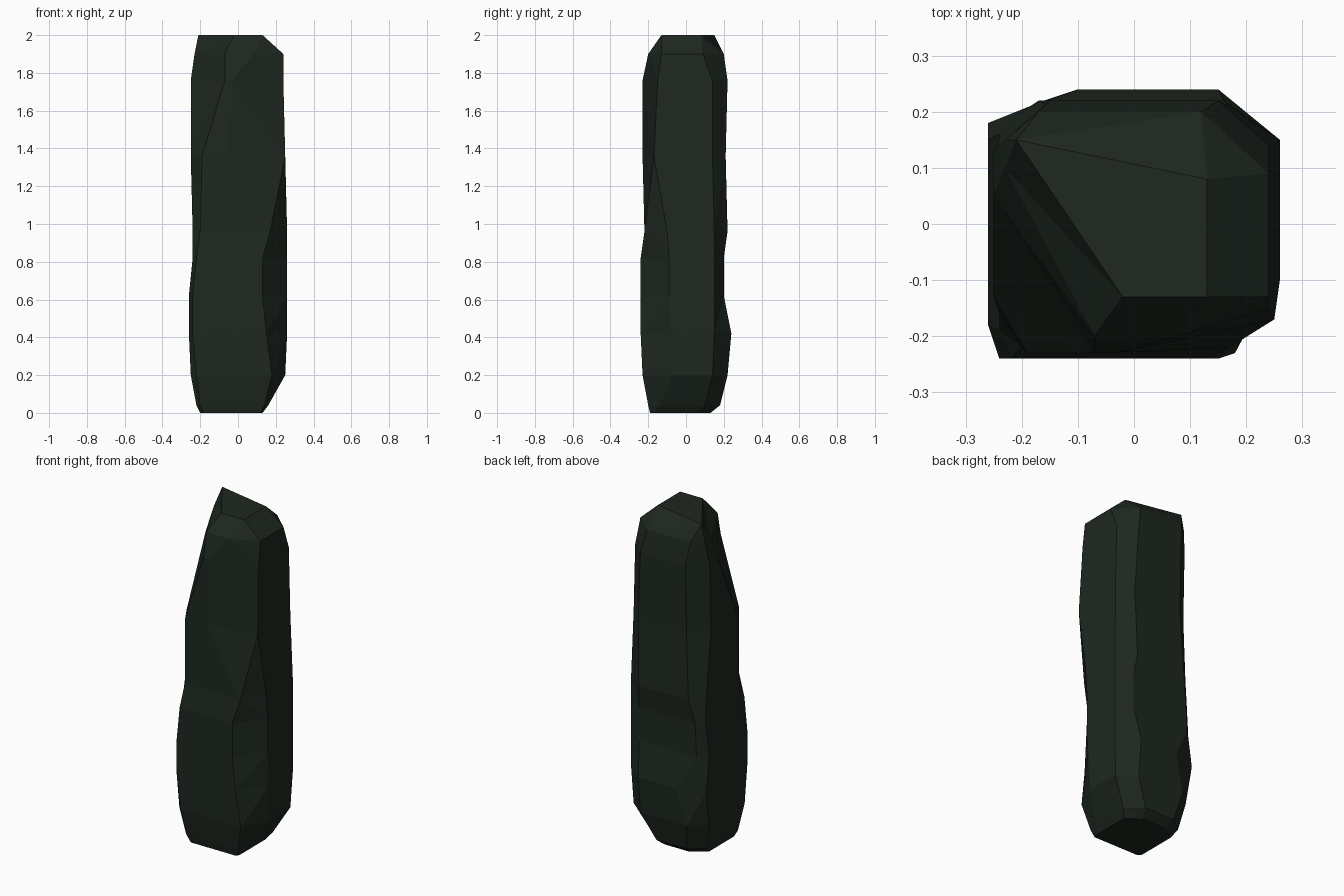
import bpy
import bmesh

# Remove the default cube
default = bpy.data.objects.get("Cube")
if default:
    bpy.data.objects.remove(default, do_unlink=True)

# Dark mossy stone colour
stone = bpy.data.materials.new("dark_green_stone")
colour = (0.013, 0.021, 0.014, 1.0)
stone.use_nodes = True
stone.diffuse_color = colour
shader = next(n for n in stone.node_tree.nodes if n.type == "BSDF_PRINCIPLED")
shader.inputs["Base Color"].default_value = colour
shader.inputs["Roughness"].default_value = 0.9

# Cross-sections in hundredths: height, box extents (left, right, front, back),
# then the x and y cuts at the corners: front low-x, front high-x,
# back high-x, back low-x
lower_sections = [
    (0, (-20, 13, -19, 13), (2, 2), (1, 2), (8, 6), (9, 6)),
    (4, (-22, 16, -20, 18), (2, 2), (2, 6), (9, 8), (9, 7)),
    (20, (-25, 25, -23, 22), (3, 3), (7, 16), (10, 8), (9, 8)),
    (42, (-26, 26, -24, 24), (2, 6), (11, 16), (11, 9), (16, 6)),
    (62, (-26, 26, -24, 20), (2, 6), (13, 15), (9, 5), (5, 5)),
    (82, (-24, 26, -24, 20), (2, 5), (13, 15), (9, 5), (4, 4)),
]
upper_sections = [
    (96, (-24, 26, -22, 22), (4, 6), (9, 12), (10, 7), (7, 7)),
    (136, (-25, 25, -23, 21), (6, 10), (30, 6), (8, 7), (10, 9)),
    (176, (-25, 24, -23, 22), (18, 28), (27, 8), (9, 8), (10, 9)),
    (190, (-23, 24, -20, 20), (16, 30), (16, 7), (12, 11), (6, 5)),
    (200, (-21, 13, -13, 15), (19, 28), (0, 4), (34, 7), (0, 0)),
]


def section_points(extents, front_low, front_high, back_high, back_low):
    """Outline of a box whose four corners are cut off."""
    left, right, front, back = extents
    return [
        (left, front + front_low[1]), (left + front_low[0], front),
        (right - front_high[0], front), (right, front + front_high[1]),
        (right, back - back_high[1]), (right - back_high[0], back),
        (left + back_low[0], back), (left, back - back_low[1]),
    ]


# Standing stone: loft through the cross-sections
bm = bmesh.new()
rings = []
for height, extents, *cuts in lower_sections + upper_sections:
    outline = section_points(extents, *cuts)
    rings.append([bm.verts.new((x / 100, y / 100, height / 100)) for x, y in outline])

for below, above in zip(rings, rings[1:]):
    count = len(below)
    for i in range(count):
        j = (i + 1) % count
        bm.faces.new((below[i], below[j], above[j], above[i]))
bm.faces.new(reversed(rings[0]))
bm.faces.new(rings[-1])

# Weld coincident corners at the crown and split bent faces into flat facets
bmesh.ops.remove_doubles(bm, verts=bm.verts[:], dist=0.001)
bmesh.ops.triangulate(bm, faces=bm.faces[:])
bmesh.ops.recalc_face_normals(bm, faces=bm.faces[:])

mesh = bpy.data.meshes.new("standing_stone")
bm.to_mesh(mesh)
bm.free()
mesh.materials.append(stone)
pillar = bpy.data.objects.new("standing_stone", mesh)
bpy.context.collection.objects.link(pillar)
